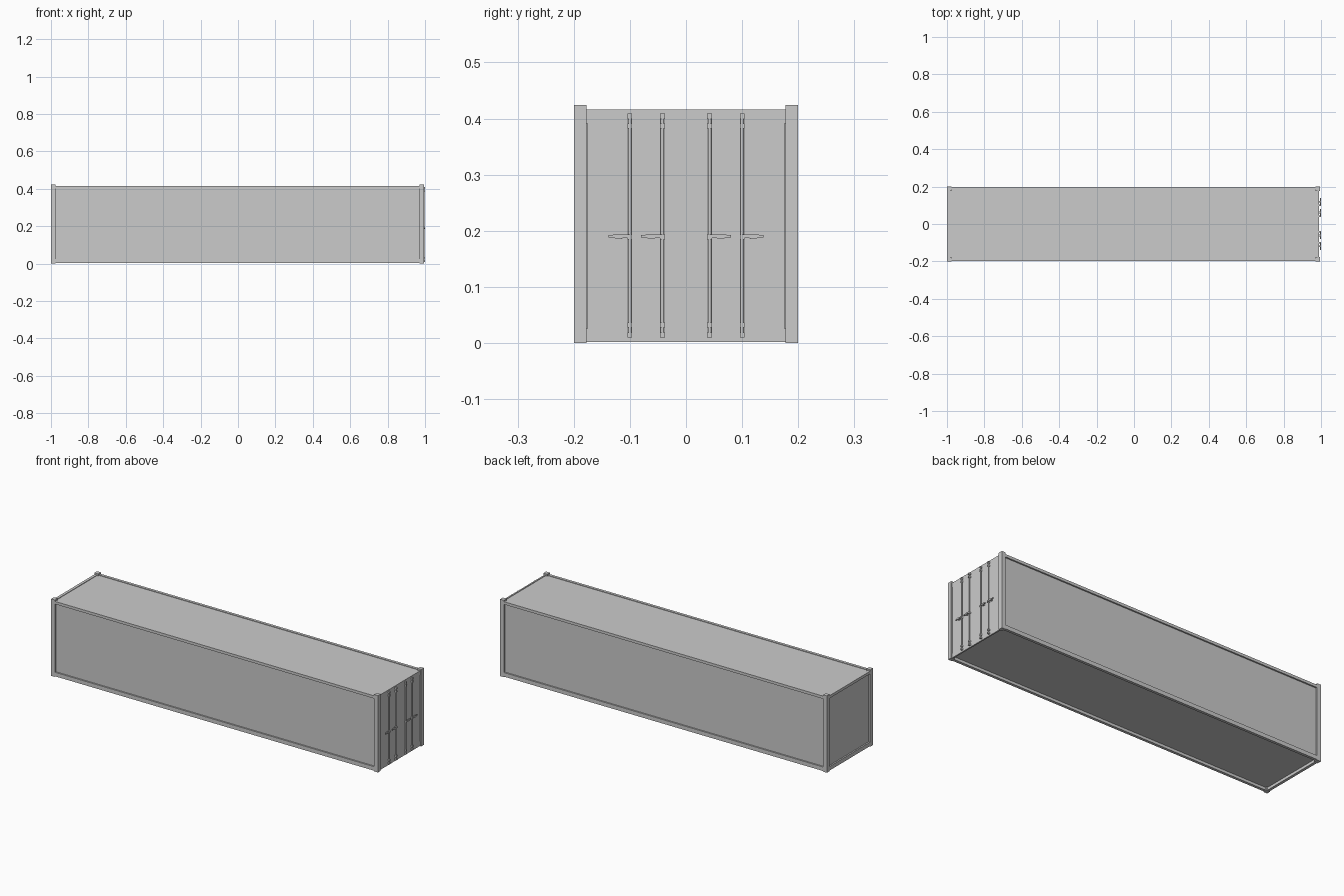
import bpy, bmesh
from mathutils import Vector

if "Cube" in bpy.data.objects:
    bpy.data.objects.remove(bpy.data.objects["Cube"])


def box(name, lo, hi):
    # Axis-aligned box from two opposite corners
    bm = bmesh.new()
    bmesh.ops.create_cube(bm, size=1)
    lo, hi = Vector(lo), Vector(hi)
    for v in bm.verts:
        v.co = Vector([(lo[i] + hi[i]) / 2 + v.co[i] * (hi[i] - lo[i]) for i in range(3)])
    return finish(name, bm)


def finish(name, bm):
    bmesh.ops.recalc_face_normals(bm, faces=bm.faces)
    me = bpy.data.meshes.new(name)
    bm.to_mesh(me)
    bm.free()
    ob = bpy.data.objects.new(name, me)
    bpy.context.collection.objects.link(ob)
    return ob


def extrude_yz(name, pts, x0, x1):
    # Flat outline in the door plane, thickened along x
    bm = bmesh.new()
    face = bm.faces.new([bm.verts.new((x0, y, z)) for y, z in pts])
    new = bmesh.ops.extrude_face_region(bm, geom=[face])["geom"]
    for v in new:
        if isinstance(v, bmesh.types.BMVert):
            v.co.x = x1
    return finish(name, bm)


def rod(name, x, y, z0, z1, r):
    bpy.ops.mesh.primitive_cylinder_add(vertices=12, radius=r, depth=z1 - z0,
                                        location=(x, y, (z0 + z1) / 2))
    ob = bpy.context.object
    ob.name = name
    bpy.ops.object.shade_smooth_by_angle()
    return ob


END, DOOR = 0.994, 0.988      # post face and door face at the door end
TOP, ROOF = 0.424, 0.416
W, P = 0.2, 0.023             # half width and post width

# Floor and roof
box("floor", (-0.99, -0.192, 0.018), (DOOR - 0.006, 0.192, 0.024))
box("roof", (-0.99, -0.192, 0.407), (DOOR - 0.006, 0.192, 0.413))

for s, side in ((-1, "front"), (1, "back")):
    def y_span(a, b):
        return sorted((s * a, s * b))

    # Corner posts
    y0, y1 = y_span(W - P, W)
    box(f"{side}_end_post", (-1, y0, 0), (-1 + P, y1, TOP))
    box(f"{side}_door_post", (END - P, y0, 0), (END, y1, TOP))

    # Recessed side wall with top and bottom rails
    y0, y1 = y_span(0.186, 0.191)
    box(f"{side}_wall", (-0.985, y0, 0.018), (0.98, y1, 0.41))
    y0, y1 = y_span(0.184, 0.199)
    box(f"{side}_top_rail", (-0.98, y0, 0.401), (0.975, y1, ROOF))
    box(f"{side}_bottom_rail", (-0.98, y0, 0.003), (0.975, y1, 0.025))

    # Door leaf and its hinge-side seal
    y0, y1 = y_span(0, 0.179)
    box(f"{side}_door", (DOOR - 0.008, y0, 0.002), (DOOR, y1, ROOF))
    y0, y1 = y_span(0.1755, 0.1775)
    box(f"{side}_door_seal", (DOOR - 0.004, y0, 0.025), (DOOR + 0.003, y1, 0.392))

    # Locking bars with brackets and handles
    for n, y in enumerate((0.042, 0.1)):
        tag = f"{side}_{n + 1}"
        rod(f"lock_bar_{tag}", 0.9935, s * y, 0.01, 0.408, 0.0032)
        for k, z in enumerate((0.014, 0.032, 0.189, 0.387, 0.404)):
            y0, y1 = y_span(y - 0.0042, y + 0.0042)
            box(f"lock_bracket_{tag}_{k + 1}", (DOOR, y0, z - 0.0045), (0.9985, y1, z + 0.0045))
        profile = [(0, 0.003), (0.012, 0.003), (0.016, 0.0045), (0.024, 0.0045),
                   (0.028, 0.003), (0.038, 0.0022)]
        outline = profile + [(a, -b) for a, b in reversed(profile)]
        extrude_yz(f"lock_handle_{tag}", [(s * (y + a), 0.19 + b) for a, b in outline],
                   0.995, 1.0)
        # Handle catch on the door face
        y0, y1 = y_span(y + 0.015, y + 0.024)
        box(f"handle_catch_{tag}", (DOOR, y0, 0.185), (0.997, y1, 0.19))

# Closed end: recessed wall with rails
box("end_wall", (-0.991, -0.18, 0.018), (-0.986, 0.18, 0.41))
box("end_top_rail", (-0.999, -0.18, 0.401), (-0.984, 0.18, ROOF))
box("end_bottom_rail", (-0.999, -0.18, 0.003), (-0.984, 0.18, 0.025))

# Centre the length so the model spans exactly 2 units
for ob in bpy.context.collection.objects:
    ob.select_set(False)
